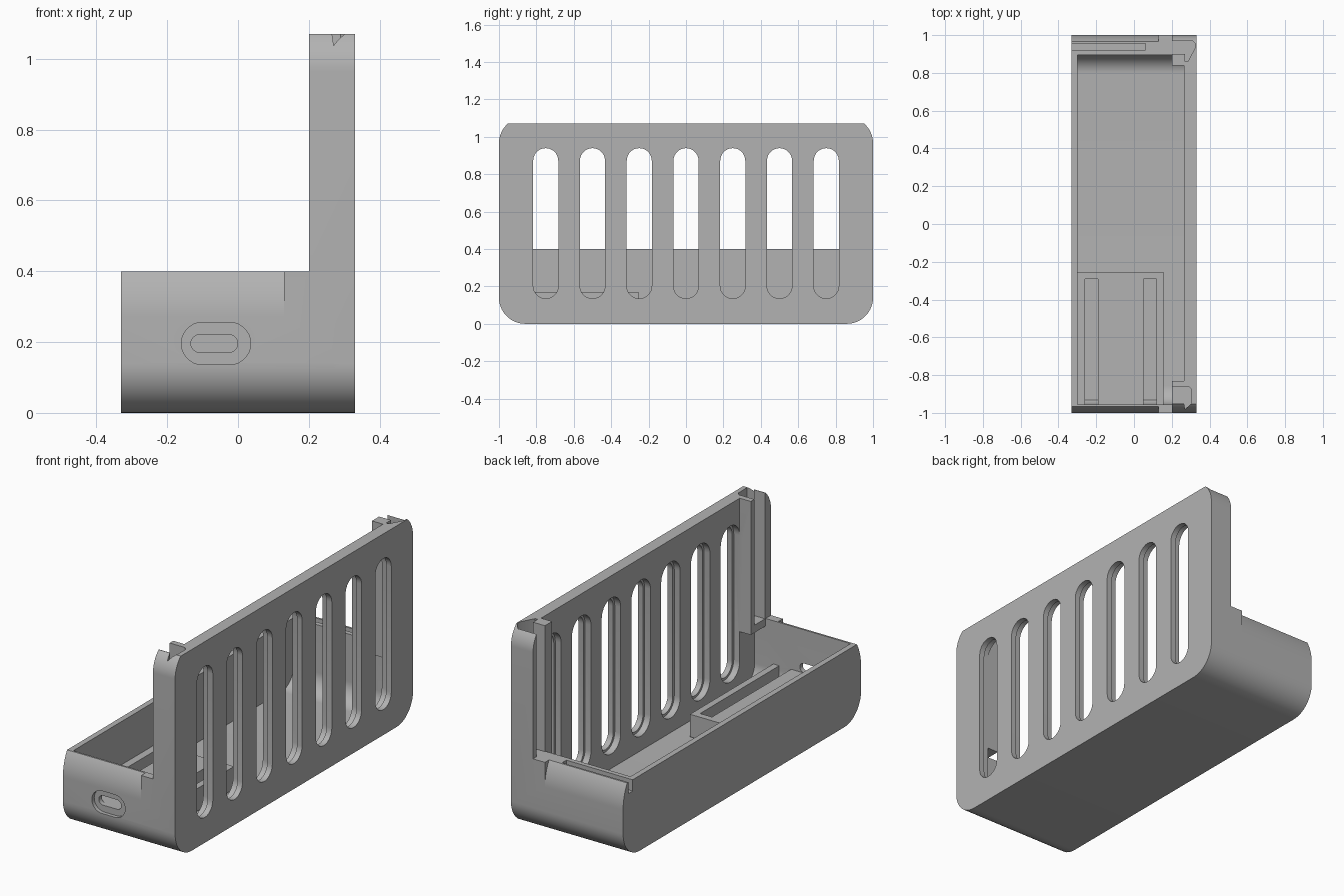
import bpy
import bmesh
from math import cos, sin, pi, radians

old = bpy.data.objects.get("Cube")
if old:
    bpy.data.objects.remove(old, do_unlink=True)

grey = bpy.data.materials.new("plain grey")
grey.use_nodes = True
GREY = (0.45, 0.45, 0.45, 1)
grey.diffuse_color = GREY
grey.node_tree.nodes["Principled BSDF"].inputs["Base Color"].default_value = GREY

PLACE = {"x": lambda u, v, w: (w, u, v),
         "y": lambda u, v, w: (u, w, v),
         "z": lambda u, v, w: (u, v, w)}


def prism(name, outline, axis, start, end):
    """Extrude a 2D outline along an axis."""
    bm = bmesh.new()
    face = bm.faces.new([bm.verts.new(PLACE[axis](u, v, start)) for u, v in outline])
    extruded = bmesh.ops.extrude_face_region(bm, geom=[face])["geom"]
    for item in extruded:
        if isinstance(item, bmesh.types.BMVert):
            item.co["xyz".index(axis)] = end
    bmesh.ops.recalc_face_normals(bm, faces=bm.faces)
    mesh = bpy.data.meshes.new(name)
    bm.to_mesh(mesh)
    bm.free()
    mesh.materials.append(grey)
    obj = bpy.data.objects.new(name, mesh)
    bpy.context.collection.objects.link(obj)
    return obj


def rect(u0, u1, v0, v1):
    return [(u0, v0), (u1, v0), (u1, v1), (u0, v1)]


def arc(cu, cv, r, a0, a1, steps=14):
    angles = [radians(a0 + (a1 - a0) * i / steps) for i in range(steps + 1)]
    return [(cu + r * cos(a), cv + r * sin(a)) for a in angles]


def obround(cu, cv, half_u, half_v):
    r = min(half_u, half_v)
    du, dv = half_u - r, half_v - r
    if du > dv:
        return arc(cu + du, cv, r, -90, 90) + arc(cu - du, cv, r, 90, 270)
    return arc(cu, cv + dv, r, 0, 180) + arc(cu, cv - dv, r, 180, 360)


def cut(target, outline, axis, start, end):
    """Subtract a prism and discard the cutter."""
    cutter = prism("cutter", outline, axis, start, end)
    cutter.hide_render = True
    mod = target.modifiers.new("cut", "BOOLEAN")
    mod.operation, mod.solver, mod.object = "DIFFERENCE", "EXACT", cutter
    bpy.context.view_layer.objects.active = target
    bpy.ops.object.modifier_apply(modifier=mod.name)
    bpy.data.objects.remove(cutter, do_unlink=True)


# Case: rounded end profile with the top sliced flat
TOP, STEP, R = 1.07, 0.4, 0.14
corner = arc(0.86, 0.965, R, 0, 48.6)
profile = (arc(-0.86, R, R, 180, 270) + arc(0.86, R, R, 270, 360)
           + corner + [(-y, z) for y, z in reversed(corner)])
case = prism("case_body", profile, "x", -0.33, 0.33)

# Low trough in front of the tall slotted panel
cut(case, rect(-0.5, 0.2, STEP, 1.3), "y", -1.2, 1.2)

# Cavity with rounded floor corners
cavity = arc(-0.855, 0.145, 0.1, 180, 270) + arc(0.795, 0.145, 0.1, 270, 360)
cut(case, cavity + [(0.895, 0.5), (-0.955, 0.5)], "x", -0.3, 0.2)
cut(case, cavity + [(0.895, 0.36), (-0.955, 0.36)], "x", 0.19, 0.265)
cut(case, rect(0.19, 0.265, -0.83, 0.84), "z", 0.3, 1.2)

# Curved lips along both low ends, and the open groove at the back end
lip = arc(0.74, 0.27, 0.26, 0, 31)
for side in (-1, 1):
    outline = [(side * y, z) for y, z in lip + [(0.963, 0.5), (1.1, 0.5), (1.1, 0.27)]]
    cut(case, outline, "x", -0.4, 0.13)
cut(case, rect(0.92, 0.955, 0.34, 0.5), "x", -0.4, 0.06)

# Vertical hooked channels in the tall end posts
front_channel = [(0.19, -0.86), (0.29, -0.86), (0.305, -0.875), (0.305, -0.95),
                 (0.27, -0.98), (0.265, -0.95), (0.19, -0.95)]
back_channel = [(0.19, 0.97), (0.31, 0.97), (0.325, 0.955), (0.322, 0.93),
                (0.285, 0.86), (0.27, 0.86), (0.27, 0.9), (0.19, 0.9)]
for channel in (front_channel, back_channel):
    cut(case, channel, "z", STEP, 1.2)

# Seven vent slots, stepped wider on the inner side
for i in range(-3, 4):
    y = i * 0.25
    cut(case, obround(y, 0.537, 0.067, 0.402), "x", 0.25, 0.4)
    cut(case, obround(y, 0.537, 0.08, 0.415), "x", 0.25, 0.3)

# Recessed cable port in the front end
cut(case, obround(-0.062, 0.196, 0.098, 0.06), "y", -1.1, -0.98)
cut(case, obround(-0.067, 0.196, 0.066, 0.025), "y", -1.1, -0.9)

# Circuit board tray with two long grooves
tray = prism("board_tray", rect(-0.31, 0.155, -0.96, -0.255), "z", 0.05, 0.17)
for x in (-0.26, 0.05):
    cut(tray, rect(x, x + 0.07, -0.955, -0.29), "z", 0.08, 0.3)

for obj in (case, tray):
    bpy.ops.object.select_all(action="DESELECT")
    obj.select_set(True)
    bpy.context.view_layer.objects.active = obj
    bpy.ops.object.shade_smooth_by_angle(angle=radians(25))
